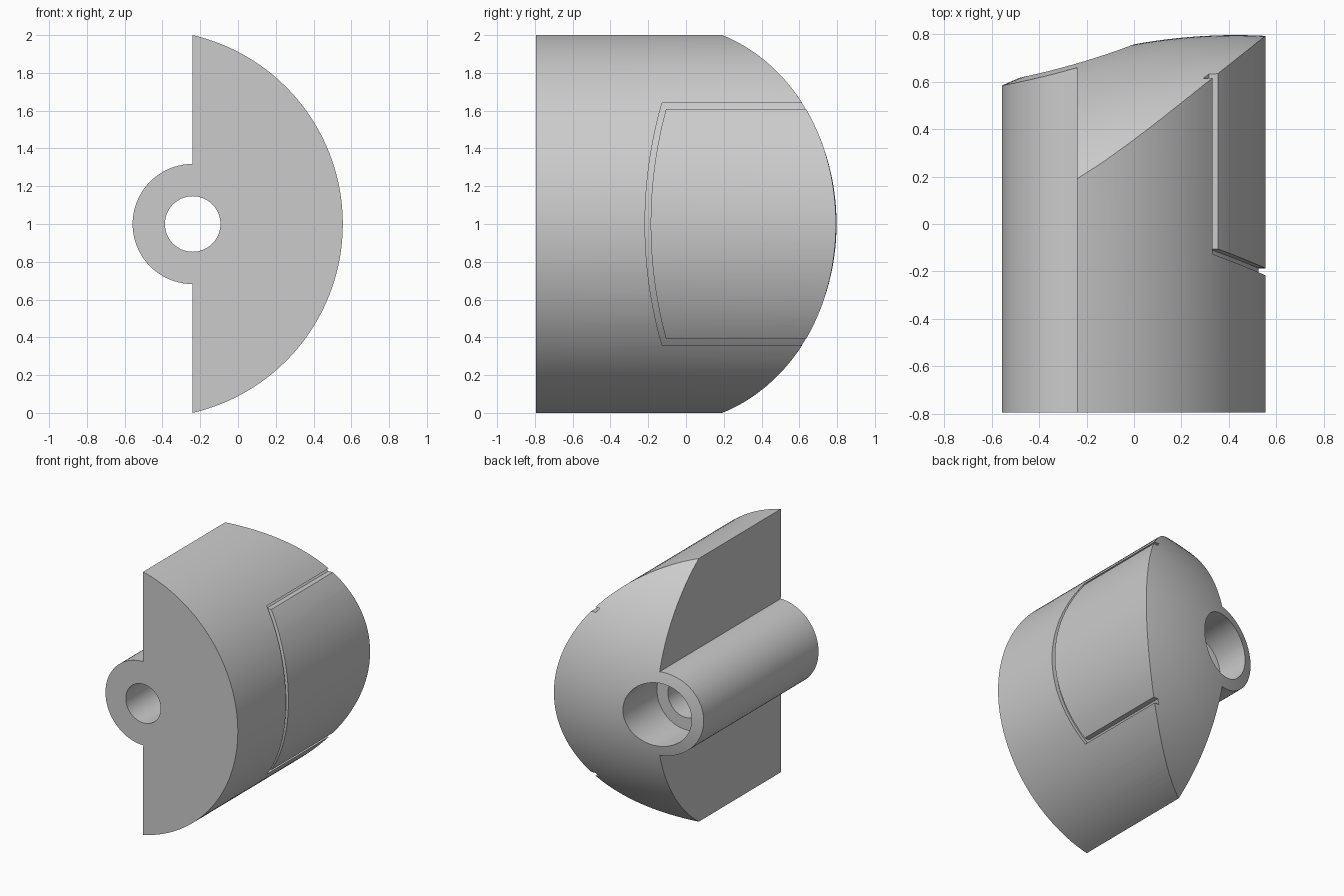
import bpy, bmesh
from math import sin, cos, asin, sqrt, pi, radians
from mathutils import Vector

cube = bpy.data.objects.get("Cube")
if cube:
    bpy.data.objects.remove(cube, do_unlink=True)

FLAT_X = -0.24               # flat face and tube axis
FRONT, BACK = -0.795, 0.797
R = 1.026                    # radius of the rounded side
CX = 0.555 - R               # centre of the rounded side
GROOVE = 0.03


def make_object(name, bm):
    bmesh.ops.recalc_face_normals(bm, faces=bm.faces)
    mesh = bpy.data.meshes.new(name)
    bm.to_mesh(mesh)
    bm.free()
    obj = bpy.data.objects.new(name, mesh)
    bpy.context.collection.objects.link(obj)
    return obj


def prism(name, points, direction):
    """Extrude a flat outline of 3D points along a vector."""
    bm = bmesh.new()
    face = bm.faces.new([bm.verts.new(p) for p in points])
    ext = bmesh.ops.extrude_face_region(bm, geom=[face])
    moved = [v for v in ext["geom"] if isinstance(v, bmesh.types.BMVert)]
    bmesh.ops.translate(bm, verts=moved, vec=direction)
    return make_object(name, bm)


def arc(cx, cz, r, start, end, n):
    steps = [start + (end - start) * i / n for i in range(n + 1)]
    return [(cx + r * cos(a), cz + r * sin(a)) for a in steps]


def rod(name, cx, r, y0, y1, n=64):
    ring = arc(cx, 1, r, 0, 2 * pi, n)[:-1]
    return prism(name, [(x, y0, z) for x, z in ring], Vector((0, y1 - y0, 0)))


def subtract(obj, cutter):
    mod = obj.modifiers.new("cut", 'BOOLEAN')
    mod.operation = 'DIFFERENCE'
    mod.solver = 'EXACT'
    mod.object = cutter
    bpy.context.view_layer.objects.active = obj
    bpy.ops.object.modifier_apply(modifier=mod.name)
    bpy.data.objects.remove(cutter, do_unlink=True)


# Body: rounded half disc with a tube along its flat face
half = asin(1 / R)
outline = arc(CX, 1, R, -half, half, 64)
outline += arc(FLAT_X, 1, 0.318, pi / 2, 3 * pi / 2, 40)
body = prism("rounded_body", [(x, FRONT, z) for x, z in outline], Vector((0, 1.8, 0)))

# Domed back: gentle curve across x, tighter curve across z
bm = bmesh.new()
bmesh.ops.create_grid(bm, x_segments=32, y_segments=48, size=1)
for v in bm.verts:
    x, dz = 0.75 * v.co.x, 1.08 * v.co.y
    across = 2.4 - sqrt(2.4 ** 2 - (x - 0.43) ** 2)
    upright = 1.235 - sqrt(1.235 ** 2 - dz ** 2)
    v.co = (x, BACK - across - upright, 1 + dz)
ext = bmesh.ops.extrude_face_region(bm, geom=bm.faces[:])
for v in ext["geom"]:
    if isinstance(v, bmesh.types.BMVert):
        v.co.y = 1.3
subtract(body, make_object("dome_cutter", bm))

# Through hole and wider bore from the back
subtract(body, rod("hole_cutter", FLAT_X, 0.147, -1, 1.2))
subtract(body, rod("bore_cutter", FLAT_X, 0.24, 0.35, 1.2))


# Shallow panel groove on the rounded side, with a bowed front edge
def bowed_edge(y_mid, height, n=24):
    r = 2.32
    pts = []
    for i in range(n + 1):
        dz = height * (2 * i / n - 1)
        pts.append((y_mid + r - sqrt(r * r - dz * dz), 1 + dz))
    return pts


outer = bowed_edge(-0.217, 0.64)
inner = bowed_edge(-0.187, 0.61)
loop = [(1, 0.36)] + outer + [(1, 1.64), (1, 1.61)] + inner[::-1] + [(1, 0.39)]
groove = prism("groove_cutter", [(0.1, y, z) for y, z in loop], Vector((0.7, 0, 0)))
subtract(groove, rod("groove_floor", CX, R - GROOVE, -1.2, 1.4, 160))
subtract(body, groove)

# Grey finish
grey = bpy.data.materials.new("light_grey")
grey.use_nodes = True
colour = (0.6, 0.6, 0.6, 1)
grey.diffuse_color = colour
grey.node_tree.nodes["Principled BSDF"].inputs["Base Color"].default_value = colour
body.data.materials.clear()
body.data.materials.append(grey)
for poly in body.data.polygons:
    poly.material_index = 0

bpy.ops.object.select_all(action='DESELECT')
body.select_set(True)
bpy.context.view_layer.objects.active = body
bpy.ops.object.shade_smooth_by_angle(angle=radians(25))
